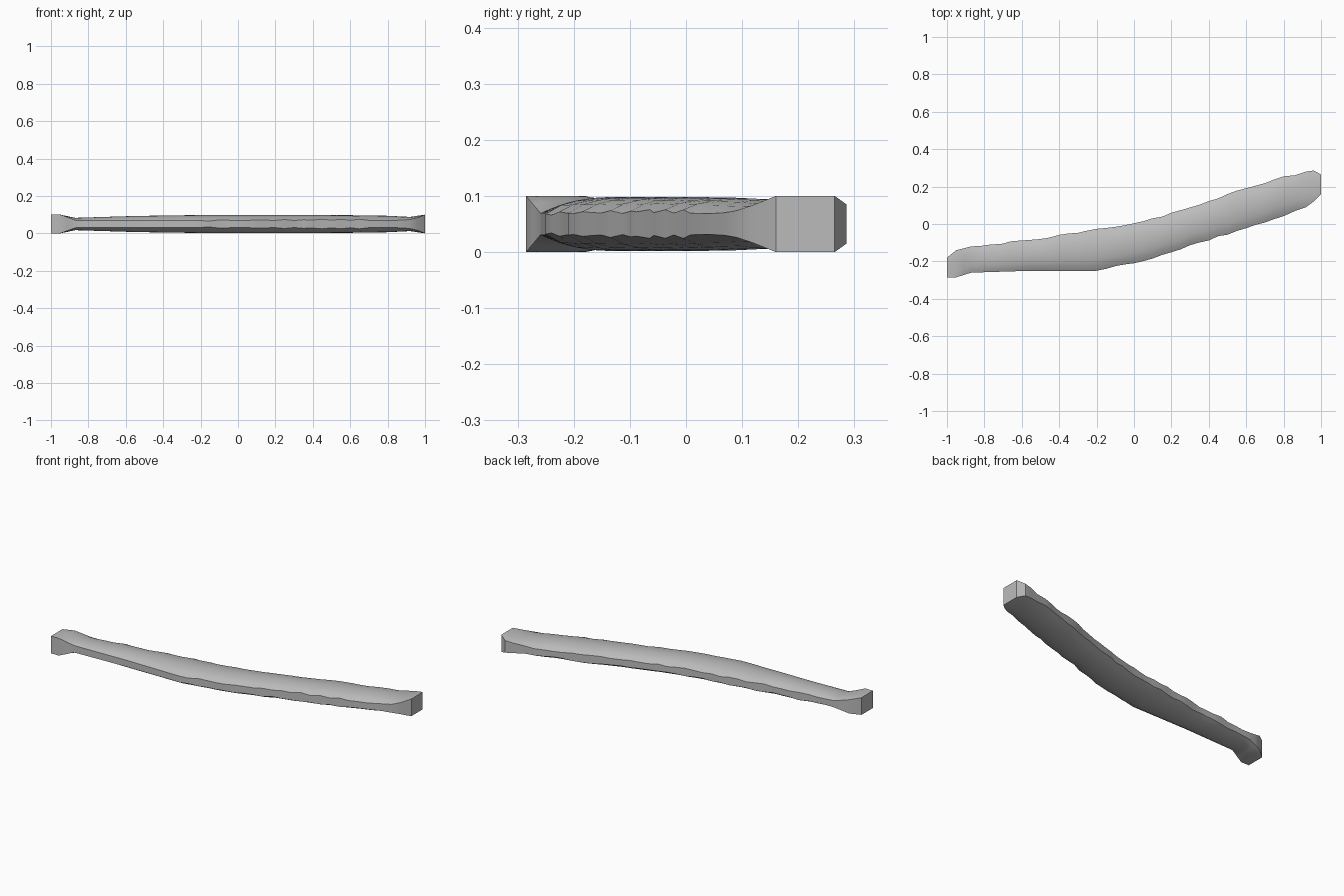
import bpy
import bmesh
import math
import random

random.seed(4)

default = bpy.data.objects.get("Cube")
if default:
    bpy.data.objects.remove(default, do_unlink=True)

MIDDLE = 0.05     # height of the beam's centre line
ACROSS = 8        # facets across the upper and lower faces

# Stations along the beam: x, front y, back y, crown, front rim, back rim (half heights)
STATIONS = [
    (-1, -.285, -.18, .05, .05, .05),
    (-.95, -.285, -.14, .05, .05, .04),
    (-.87, -.26, -.12, .033, .02, .02),
    (-.55, -.25, -.085, .043, .019, .02),
    (-.2, -.25, -.03, .048, .018, .02),
    (0, -.21, 0, .048, .02, .02),
    (.2, -.15, .055, .048, .022, .02),
    (.4, -.085, .125, .048, .022, .02),
    (.6, -.02, .19, .047, .022, .02),
    (.8, .045, .25, .044, .022, .02),
    (.92, .09, .28, .038, .024, .03),
    (.96, .12, .286, .044, .034, .035),
    (1, .16, .265, .05, .05, .05),
]


def section_at(x):
    """Blend the two stations on either side of x."""
    for a, b in zip(STATIONS, STATIONS[1:]):
        if x <= b[0]:
            t = (x - a[0]) / (b[0] - a[0])
            return [p + (q - p) * t for p, q in zip(a, b)]
    return list(STATIONS[-1])


def ring_points(x):
    """Closed cross-section: domed top, upright rims and domed underside."""
    _, front, back, crown, front_rim, back_rim = section_at(x)
    if -.85 < x < .9:
        back += random.uniform(-.005, .005)
        back_rim += random.uniform(-.004, .004)
        if x > -.2:
            front += random.uniform(-.005, .005)
            front_rim += random.uniform(-.004, .004)
    upper = []
    for i in range(ACROSS + 1):
        t = i / ACROSS
        rim = front_rim + (back_rim - front_rim) * t
        dome = max(0, math.sin(math.pi * t)) ** .65
        upper.append((front + (back - front) * t, rim + (crown - rim) * dome))
    ring = [(x, y, MIDDLE + h) for y, h in upper]
    return ring + [(x, y, MIDDLE - h) for y, h in reversed(upper)]


# Rings at every station, with extra ones between for the rough-hewn edges
positions = [s[0] for s in STATIONS]
for a, b in zip(positions[:-1], positions[1:]):
    steps = max(1, round((b - a) / .05))
    positions += [a + (b - a) * k / steps for k in range(1, steps)]
positions.sort()

# Loft the beam and close both ends
bm = bmesh.new()
rings = [[bm.verts.new(p) for p in ring_points(x)] for x in positions]
for a, b in zip(rings, rings[1:]):
    for i in range(len(a)):
        j = (i + 1) % len(a)
        bm.faces.new((a[i], a[j], b[j], b[i]))
bm.faces.new(rings[0])
bm.faces.new(rings[-1])
bmesh.ops.recalc_face_normals(bm, faces=bm.faces)
mesh = bpy.data.meshes.new("curved_beam")
bm.to_mesh(mesh)
bm.free()

beam = bpy.data.objects.new("curved_beam", mesh)
bpy.context.collection.objects.link(beam)

# Plain grey all over
grey = bpy.data.materials.new("plain_grey")
grey.use_nodes = True
colour = (.5, .5, .5, 1)
grey.diffuse_color = colour
grey.node_tree.nodes["Principled BSDF"].inputs["Base Color"].default_value = colour
mesh.materials.append(grey)

bpy.ops.object.select_all(action="DESELECT")
beam.select_set(True)
bpy.context.view_layer.objects.active = beam
bpy.ops.object.shade_smooth_by_angle(angle=math.radians(30))
